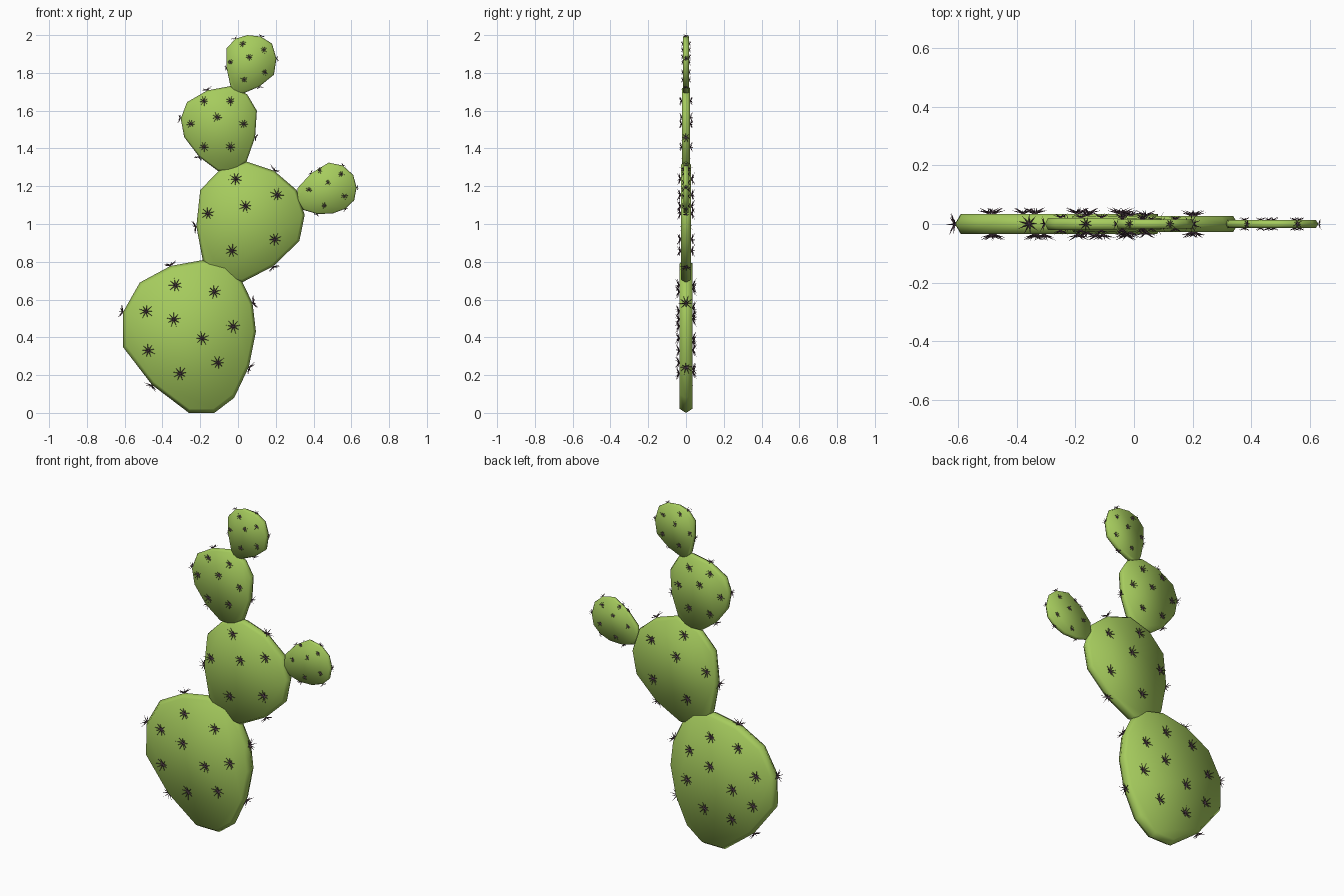
import bpy, bmesh, math
from mathutils import Vector

if "Cube" in bpy.data.objects:
    bpy.data.objects.remove(bpy.data.objects["Cube"])


def material(name, color):
    m = bpy.data.materials.new(name)
    m.diffuse_color = (*color, 1)
    m.use_nodes = True
    m.node_tree.nodes["Principled BSDF"].inputs["Base Color"].default_value = m.diffuse_color
    return m


GREEN = material("green", (0.38, 0.60, 0.11))
DARK = material("spine_dark", (0.13, 0.07, 0.10))
PINK = material("areole_pink", (0.42, 0.25, 0.36))


def finish(name, bm, mats, smooth):
    bmesh.ops.recalc_face_normals(bm, faces=bm.faces)
    me = bpy.data.meshes.new(name)
    bm.to_mesh(me)
    bm.free()
    for m in mats:
        me.materials.append(m)
    for p in me.polygons:
        p.use_smooth = smooth
    ob = bpy.data.objects.new(name, me)
    bpy.context.collection.objects.link(ob)


def rounded(points):
    """Closed outline with one curved in-between point per side."""
    p = [Vector((x, 0, z)) for x, z in points]
    n = len(p)
    out = []
    for i in range(n):
        mid = (9 * (p[i] + p[(i + 1) % n]) - p[i - 1] - p[(i + 2) % n]) / 16
        mid.z = max(mid.z, 0)
        out += [p[i], mid]
    return out


def pad(name, ridge, c, t):
    """Flat pad: ridge outline at y=0, slightly smaller faces at y=-t and y=t."""
    bm = bmesh.new()
    n = len(ridge)
    mid = [bm.verts.new(p) for p in ridge]
    for s in (-t, t):
        ring = [bm.verts.new(c + (p - c) * 0.95 + Vector((0, s, 0))) for p in ridge]
        for i in range(n):
            j = (i + 1) % n
            bm.faces.new((mid[i], mid[j], ring[j], ring[i]))
        bm.faces.new(ring)
    finish(name, bm, [GREEN], True)


def cluster(bm, pos, normal, r):
    """Star of thin spikes around a small raised centre."""
    nrm = normal.normalized()
    u = nrm.cross(Vector((0.3, 0.5, 0.8))).normalized()
    v = nrm.cross(u)
    for k in range(9):
        a = math.tau * k / 9 + pos.x * 20
        d = u * math.cos(a) + v * math.sin(a)
        side = nrm.cross(d) * r * 0.09
        tip = bm.verts.new(pos + d * r + nrm * r * (0.3 + 0.25 * (k % 2)))
        base = [bm.verts.new(pos + o) for o in (side, -side, nrm * r * 0.17)]
        for i in range(3):
            bm.faces.new((base[i], base[(i + 1) % 3], tip))
        bm.faces.new(base)
    top = bm.verts.new(pos + nrm * r * 0.25)
    rim = [bm.verts.new(pos + (u * math.cos(a) + v * math.sin(a)) * r * 0.2)
           for a in (math.tau * k / 6 for k in range(6))]
    for i in range(6):
        bm.faces.new((rim[i], rim[(i + 1) % 6], top)).material_index = 1


# Where pads meet or the plant touches the ground: no edge spines here
JOINTS = [Vector((x, 0, z)) for x, z in
          ((-.08, .75), (-.03, 1.3), (0, 1.71), (.33, 1.13), (-.2, 0))]


def spines(name, ridge, t, r, centre, radius, count, start, big):
    """Ring of clusters plus inner ones on both faces, and clusters along the edge."""
    bm = bmesh.new()
    c = Vector((centre[0], 0, centre[1]))
    for s in (-1, 1):
        n = count + 1 if big and s > 0 else count
        first = start + (25 if n > count else 0)
        spots = [(radius * math.cos(a), radius * math.sin(a))
                 for a in (math.radians(first) + math.tau * k / n for k in range(n))]
        spots += [(-.075, -.05 * s), (.075, .05 * s)] if big else [(0, radius * .25)]
        for x, z in spots:
            cluster(bm, c + Vector((x, s * t, z)), Vector((0, s, 0)), r)
    for p in ridge[1::2]:
        if all((p - j).length > 0.04 + r * 2 for j in JOINTS):
            cluster(bm, p, p - c, r)
    finish(name, bm, [DARK, PINK], False)


# Pads: outline, half thickness, spine reach, spine ring (centre, radius, count, start angle)
PARTS = {
    "base": ([(-.26, 0), (-.02, .08), (.095, .43), (.02, .70), (-.18, .81), (-.52, .69),
              (-.61, .35)], .034, .04, (-.265, .445), .24, 7, 3),
    "middle": ([(.02, .69), (.325, .91), (.31, 1.18), (.045, 1.33), (-.20, 1.18),
                (-.185, .80)], .027, .038, (.04, 1.045), .2, 5, 33),
    "upper": ([(.045, 1.33), (.10, 1.60), (-.04, 1.73), (-.27, 1.645), (-.285, 1.46),
               (-.105, 1.28)], .021, .028, (-.11, 1.53), .14, 6, 0),
    "top": ([(.025, 1.69), (.19, 1.79), (.18, 1.955), (.05, 2.0), (-.06, 1.93),
             (-.04, 1.73)], .016, .02, (.06, 1.86), .1, 5, 38),
    "side": ([(.345, 1.075), (.50, 1.055), (.615, 1.125), (.61, 1.26), (.48, 1.325),
              (.315, 1.19)], .013, .019, (.475, 1.195), .1, 5, 44),
}

for part, (points, t, r, centre, radius, count, start) in PARTS.items():
    ridge = rounded(points)
    pad(part + "_pad", ridge, sum(ridge, Vector()) / len(ridge), t)
    spines(part + "_spines", ridge, t, r, centre, radius, count, start, part == "base")
